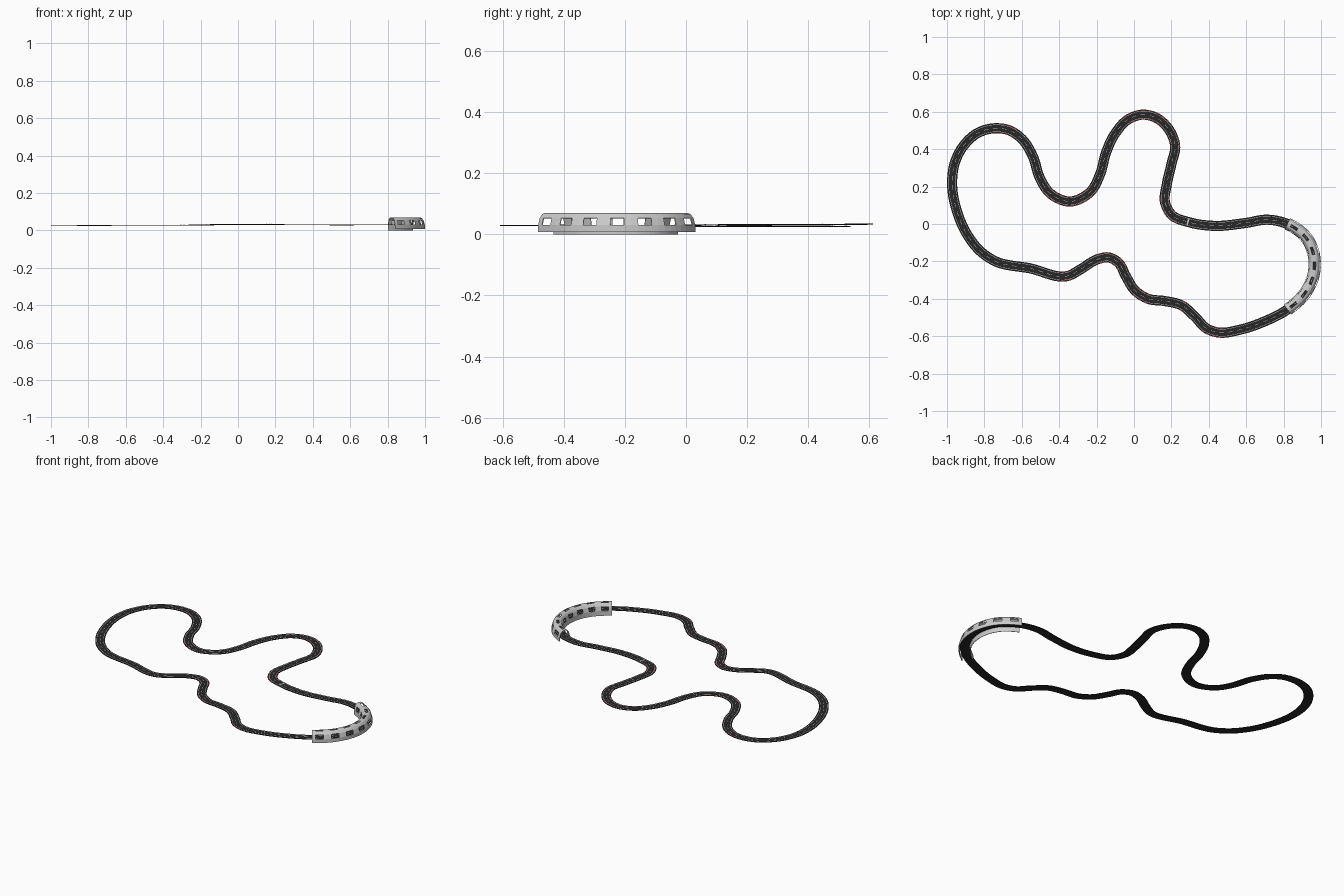
import bpy, math
from mathutils import Vector

if "Cube" in bpy.data.objects:
    bpy.data.objects.remove(bpy.data.objects["Cube"])

# Centre line of the circuit, counter-clockwise, tunnel bend first
PATH = [(.82, -.457), (.91, -.375), (.957, -.28), (.963, -.18), (.925, -.08), (.82, 0),
        (.715, .023), (.595, .005), (.43, -.01), (.3, .008), (.2, .05), (.165, .12),
        (.175, .21), (.2, .32), (.22, .42), (.19, .5), (.12, .567), (.05, .585),
        (-.03, .56), (-.1, .485), (-.15, .38), (-.18, .27), (-.235, .17), (-.345, .12),
        (-.45, .165), (-.505, .25), (-.54, .36), (-.6, .455), (-.665, .5), (-.74, .512),
        (-.835, .487), (-.91, .42), (-.957, .33), (-.972, .2), (-.95, .08), (-.893, -.055),
        (-.82, -.147), (-.75, -.195), (-.556, -.237), (-.345, -.275), (-.29, -.245),
        (-.19, -.187), (-.14, -.178), (-.085, -.205), (-.043, -.28), (.005, -.355),
        (.075, -.4), (.165, -.412), (.255, -.435), (.325, -.495), (.39, -.56),
        (.45, -.58), (.567, -.565), (.70, -.52)]
SUB = 10
HALF = .027


def material(name, rgb):
    m = bpy.data.materials.new(name)
    m.diffuse_color = (*rgb, 1)
    m.use_nodes = True
    m.node_tree.nodes["Principled BSDF"].inputs["Base Color"].default_value = m.diffuse_color
    return m


def spline(points):
    out, n = [], len(points)
    P = [Vector(p) for p in points]
    # centripetal-style tangents keep unevenly spaced points smooth
    L = [(P[(i + 1) % n] - P[i]).length for i in range(n)]
    T = []
    for i in range(n):
        a, b = L[i - 1], L[i]
        T.append(((P[i] - P[i - 1]) / a * b + (P[(i + 1) % n] - P[i]) / b * a) / (a + b))
    for i in range(n):
        p, q, l = P[i], P[(i + 1) % n], L[i]
        for k in range(SUB):
            t = k / SUB
            h = t * t * (3 - 2 * t)
            out.append(p * (1 - h) + q * h + T[i] * l * (t * (1 - t) ** 2)
                       - T[(i + 1) % n] * l * (t * t * (1 - t)))
    return out


def height(p):
    return .026 + .002 * p.x + .006 * math.exp(-((p.x - .07) / .3) ** 2) * min(1, max(.4, p.y + .6))


def resample(pts, count):
    cum = [0]
    for a, b in zip(pts, pts[1:]):
        cum.append(cum[-1] + (b - a).length)
    out, j = [], 0
    for i in range(count + 1):
        s = cum[-1] * i / count
        while j < len(pts) - 2 and cum[j + 1] < s:
            j += 1
        out.append(pts[j].lerp(pts[j + 1], (s - cum[j]) / (cum[j + 1] - cum[j])))
    return out


def frames(pts, closed):
    n, out = len(pts), []
    for i in range(n):
        a = pts[i - 1] if closed or i else pts[0]
        b = pts[(i + 1) % n] if closed or i < n - 1 else pts[-1]
        d = (b - a).normalized()
        out.append((pts[i], Vector((d.y, -d.x))))
    return out


def sweep(name, frame, profile, mat, closed=True, loop=False, keep=lambda i, j: True, follow=True):
    """Sweep a (outward offset, z) profile along the frames, skipping unwanted quads."""
    n, m = len(frame), len(profile)
    verts = []
    for p, o in frame:
        base = height(p) if follow else 0
        for u, z in profile:
            q = p + o * u
            verts.append((q.x, q.y, base + z))
    faces = []
    for i in range(n if closed else n - 1):
        k = (i + 1) % n
        for j in range(m if loop else m - 1):
            if keep(i, j):
                l = (j + 1) % m
                faces.append((i * m + j, i * m + l, k * m + l, k * m + j))
    me = bpy.data.meshes.new(name)
    me.from_pydata(verts, [], faces)
    ob = bpy.data.objects.new(name, me)
    bpy.context.collection.objects.link(ob)
    if mat:
        me.materials.append(mat)
    return ob


black = material("asphalt", (.02, .02, .02))
white = material("paint", (.65, .65, .65))
red = material("kerb_red", (.6, .03, .03))
grey = material("tunnel_grey", (.55, .55, .55))

raw = spline(PATH)
line = resample(raw + raw[:1], 720)[:-1]
fr = frames(line, True)

# Road slab
sweep("road", fr, [(HALF, 0), (-HALF, 0), (-HALF, .003), (HALF, .003)], black, loop=True)

# Painted edge lines and dashed centre line
for side, u in (("outer", .0185), ("inner", -.0185)):
    sweep(side + "_edge_line", fr, [(u - .001, .0036), (u + .001, .0036)], white)
sweep("centre_dashes", fr, [(-.001, .0036), (.001, .0036)], white, keep=lambda i, j: i % 6 < 3)

# Red kerb blocks where the bend is tight
def bend(i):
    a = fr[(i - 6) % 720][1]
    b = fr[(i + 6) % 720][1]
    return abs(a.angle_signed(b))

for side, u in (("outer", .0235), ("inner", -.0235)):
    sweep(side + "_kerb", fr, [(u - .002, .0036), (u + .002, .0036)], red,
          keep=lambda i, j: i % 4 < 2 and bend(i) > .48)

# Start line
start = min(range(720), key=lambda i: (line[i] - Vector((.29, .01))).length)
sweep("start_line", fr, [(-.018, .0038), (.018, .0038)], white, keep=lambda i, j: i == start)

# Tunnel shell with side windows and skylights
BAYS, COLS = 7, 4
arc = resample(raw[:5 * SUB + 1], BAYS * COLS)
shell = [(.034, .008), (.034, .03), (.027, .054), (.017, .066), (.007, .07),
         (-.007, .07), (-.017, .066), (-.026, .054), (-.032, .03), (-.032, 0)]
tunnel = sweep("tunnel", frames(arc, False), shell, grey, closed=False, follow=False,
               keep=lambda i, j: not (j in (1, 4, 7) and i % COLS in (1, 2)))
mod = tunnel.modifiers.new("thickness", "SOLIDIFY")
mod.thickness = .003
mod.offset = 1
# the shell must thicken inwards, towards the road
if tunnel.data.polygons[0].normal.x * 1 + tunnel.data.polygons[0].normal.y * -1 > 0:
    mod.offset = -1
